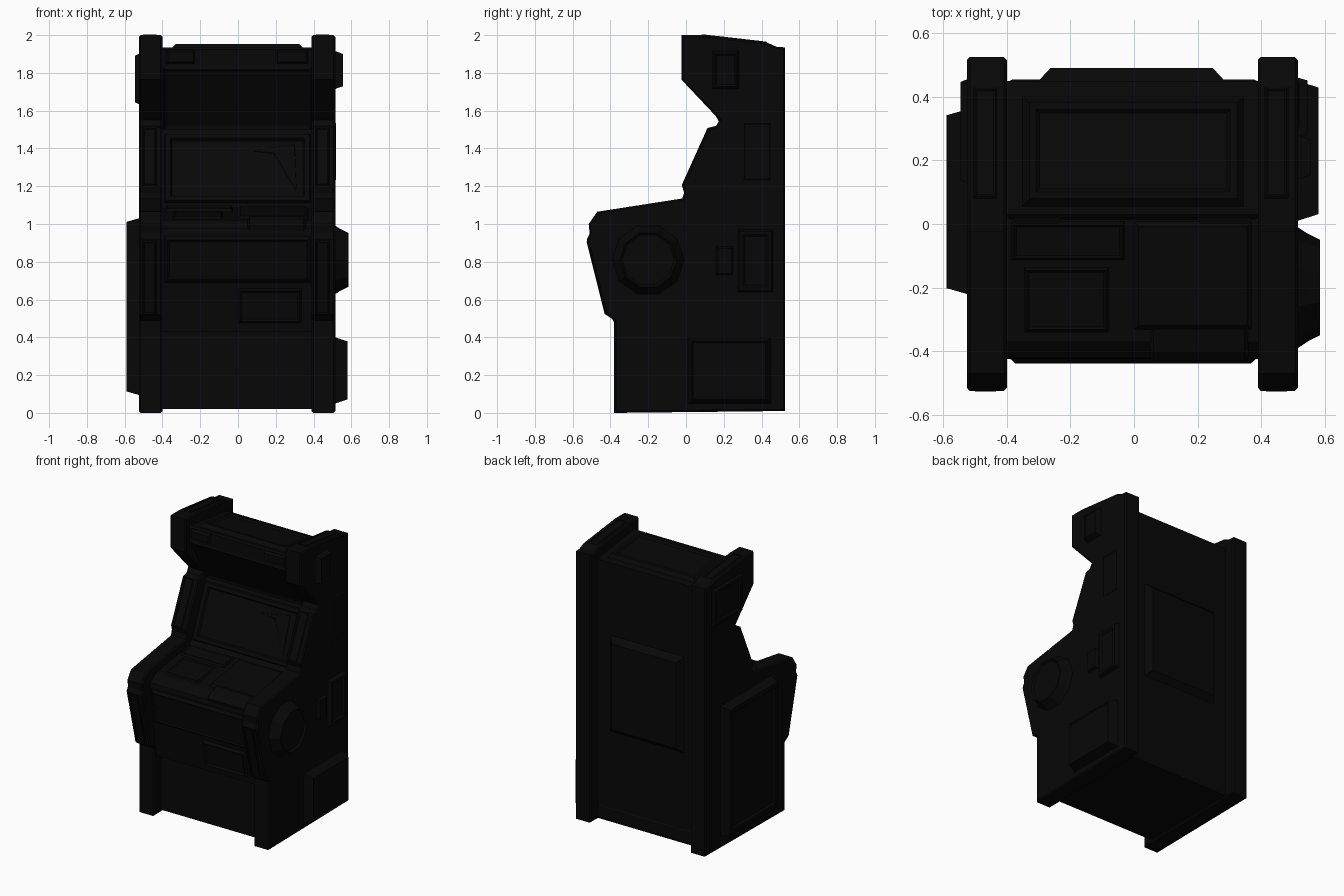
import bpy, bmesh, math
from mathutils import Vector

if "Cube" in bpy.data.objects:
    bpy.data.objects.remove(bpy.data.objects["Cube"])

black = bpy.data.materials.new("near black")
black.diffuse_color = (0.0022, 0.0022, 0.0022, 1)
black.use_nodes = True
black.node_tree.nodes["Principled BSDF"].inputs["Base Color"].default_value = black.diffuse_color


def finish(name, bm):
    me = bpy.data.meshes.new(name)
    bm.to_mesh(me)
    bm.free()
    me.materials.append(black)
    ob = bpy.data.objects.new(name, me)
    bpy.context.collection.objects.link(ob)
    return ob


def prism(name, profile, x0, x1, bevel=0):
    """Extrude a (y, z) outline from x0 to x1, with optional bevelled rims."""
    bm = bmesh.new()
    face = bm.faces.new([bm.verts.new((x0, y, z)) for y, z in profile])
    out = bmesh.ops.extrude_face_region(bm, geom=[face])
    bmesh.ops.translate(bm, vec=(x1 - x0, 0, 0),
                        verts=[v for v in out["geom"] if isinstance(v, bmesh.types.BMVert)])
    bmesh.ops.recalc_face_normals(bm, faces=bm.faces)
    if bevel:
        rims = [e for e in bm.edges if abs(e.verts[0].co.x - e.verts[1].co.x) < 1e-5]
        bmesh.ops.bevel(bm, geom=rims, offset=bevel, segments=1, affect="EDGES", profile=0.5)
    return finish(name, bm)


def plate(name, corners, steps):
    """Raised plate: each step insets the face and moves it along its normal."""
    bm = bmesh.new()
    face = bm.faces.new([bm.verts.new(c) for c in corners])
    face.normal_update()
    for inset, rise in steps:
        bmesh.ops.inset_individual(bm, faces=[face], thickness=inset, depth=rise)
    return finish(name, bm)


def strip(name, x0, x1, a, b, t0, t1, steps):
    """Plate lying on the body between profile points a and b."""
    a, b = Vector(a), Vector(b)
    p, q = a.lerp(b, t0), a.lerp(b, t1)
    return plate(name, [(x0, *p), (x1, *p), (x1, *q), (x0, *q)], steps)


def side_plate(name, x, y0, y1, z0, z1, steps):
    c = [(x, y0, z0), (x, y1, z0), (x, y1, z1), (x, y0, z1)]
    return plate(name, c if x > 0 else c[::-1], steps)


# Side walls
side = [(-0.38, 0), (-0.38, 0.49), (-0.425, 0.52), (-0.525, 0.92), (-0.51, 0.95),
        (-0.515, 1.0), (-0.47, 1.065), (-0.02, 1.135), (-0.01, 1.165), (-0.02, 1.2),
        (0.12, 1.51), (0.16, 1.52), (0.178, 1.55), (-0.025, 1.765), (-0.025, 2.0),
        (0.08, 2.0), (0.43, 1.96), (0.48, 1.938), (0.525, 1.935), (0.525, 0.01)]
for label, x0, x1 in (("left", -0.525, -0.40), ("right", 0.39, 0.515)):
    prism(label + "_side_wall", side, x0, x1, 0.009)
    a, b = x0 + 0.02, x1 - 0.03
    lip = [(0.008, 0.005), (0.008, -0.004)]
    strip(label + "_lower_trim", a, b, side[2], side[3], 0.0, 0.98, lip)
    strip(label + "_screen_trim", a, b, side[9], side[10], 0.0, 1.0, lip)
    strip(label + "_top_trim", a, b, side[15], side[16], 0.0, 1.0, lip)

# Central cabinet body
F0, F1 = (-0.36, 0.43), (-0.425, 0.95)      # slanted front
D0, D1 = (-0.37, 1.02), (0.02, 1.085)       # control deck
S0, S1 = (0.045, 1.11), (0.20, 1.48)        # screen
U0, U1 = (0.21, 1.50), (0.02, 1.83)         # canopy underside
R0, R1 = (0.03, 1.935), (0.45, 1.88)        # roof
body = [(-0.305, 0.02), (-0.305, 0.43), F0, F1, (-0.42, 0.975), D0, D1, S0, S1, U0, U1,
        (0.02, 1.925), R0, R1, (0.45, 0.02)]
prism("cabinet_body", body, -0.41, 0.40)

# Front panels
strip("front_panel", -0.39, 0.385, F0, F1, 0.50, 0.97, [(0.025, 0.018), (0.012, -0.008)])
strip("coin_door", 0.0, 0.335, F0, F1, 0.09, 0.44, [(0.015, 0.02), (0.015, -0.01)])

# Control deck plates and grip
strip("deck_back_plate", -0.385, -0.03, D0, D1, 0.66, 0.97, [(0.012, 0.018), (0.01, -0.008)])
strip("deck_left_plate", -0.345, -0.08, D0, D1, 0.08, 0.60, [(0.012, 0.012), (0.01, -0.006)])
strip("deck_right_plate", 0.0, 0.37, D0, D1, 0.10, 0.97, [(0.02, 0.014)])
prism("deck_grip", [(-0.42, 0.955), (-0.43, 0.99), (-0.40, 1.02), (-0.33, 1.04), (-0.33, 0.98)],
      0.05, 0.36, 0.012)

# Screen, its frame and a faceted glint
strip("screen_frame", -0.39, 0.385, S0, S1, 0.0, 0.99,
      [(0.01, 0.02), (0.036, 0), (0.012, -0.018)])
up = Vector(S1) - Vector(S0)
out = Vector((-up.y, up.x)).normalized() * 0.004


def on_screen(x, z):
    p = Vector(S0) + up * ((z - S0[1]) / up.y) + out
    return (x, *p)


plate("screen_glint", [on_screen(*p) for p in ((0.19, 1.37), (0.31, 1.17), (0.30, 1.42), (0.07, 1.385))],
      [(0.004, 0.003)])

# Canopy underside and marquee lamps
strip("canopy_panel", -0.395, 0.39, U0, U1, 0.0, 1.0, [(0.01, 0.01), (0.025, -0.009)])
for label, x0, x1 in (("left", -0.38, -0.23), ("right", 0.20, 0.37)):
    plate(label + "_marquee_block", [(x0, 0.02, 1.85), (x1, 0.02, 1.85),
                                     (x1, 0.02, 1.92), (x0, 0.02, 1.92)], [(0.012, 0.018)])

# Roof and back hatches
strip("roof_hatch", -0.35, 0.345, R0, R1, 0.06, 0.88,
      [(0.03, 0.025), (0.03, 0), (0.015, -0.012)])
strip("back_hatch", -0.30, 0.285, (0.45, 1.36), (0.45, 0.67), 0, 1, [(0.052, 0.04)])
strip("back_bottom_rail", -0.39, 0.385, (0.45, 0.12), (0.45, 0.03), 0, 1, [(0.01, 0.004)])

# Left side boxes
L, R = -0.525, 0.515
side_plate("left_large_panel", L, -0.22, 0.36, 0.095, 1.03, [(0.026, 0.065), (0.045, 0), (0.015, -0.012)])
side_plate("left_upper_panel", L, 0.13, 0.455, 1.635, 1.90, [(0.012, 0.02), (0.03, 0), (0.01, -0.01)])

# Right side boxes
side_plate("right_top_box", R, 0.14, 0.28, 1.715, 1.915, [(0.02, 0.04), (0.012, -0.008)])
side_plate("right_upper_panel", R, 0.30, 0.45, 1.23, 1.54, [(0.012, 0.005), (0.01, -0.004)])
side_plate("right_middle_box", R, 0.275, 0.46, 0.64, 0.97, [(0.012, 0.03), (0.025, 0), (0.015, -0.012)])
side_plate("right_small_box", R, 0.16, 0.25, 0.73, 0.88, [(0.012, 0.02)])
side_plate("right_lower_vent", R, 0.01, 0.45, 0.05, 0.40, [(0.03, 0.065), (0.012, -0.01)])

# Ten-sided speaker
ring = [(R, -0.2 + 0.19 * math.cos(i * math.tau / 10), 0.81 + 0.19 * math.sin(i * math.tau / 10))
        for i in range(10)]
plate("round_speaker", ring, [(0.02, 0.03), (0.02, 0.04), (0.012, -0.012)])
